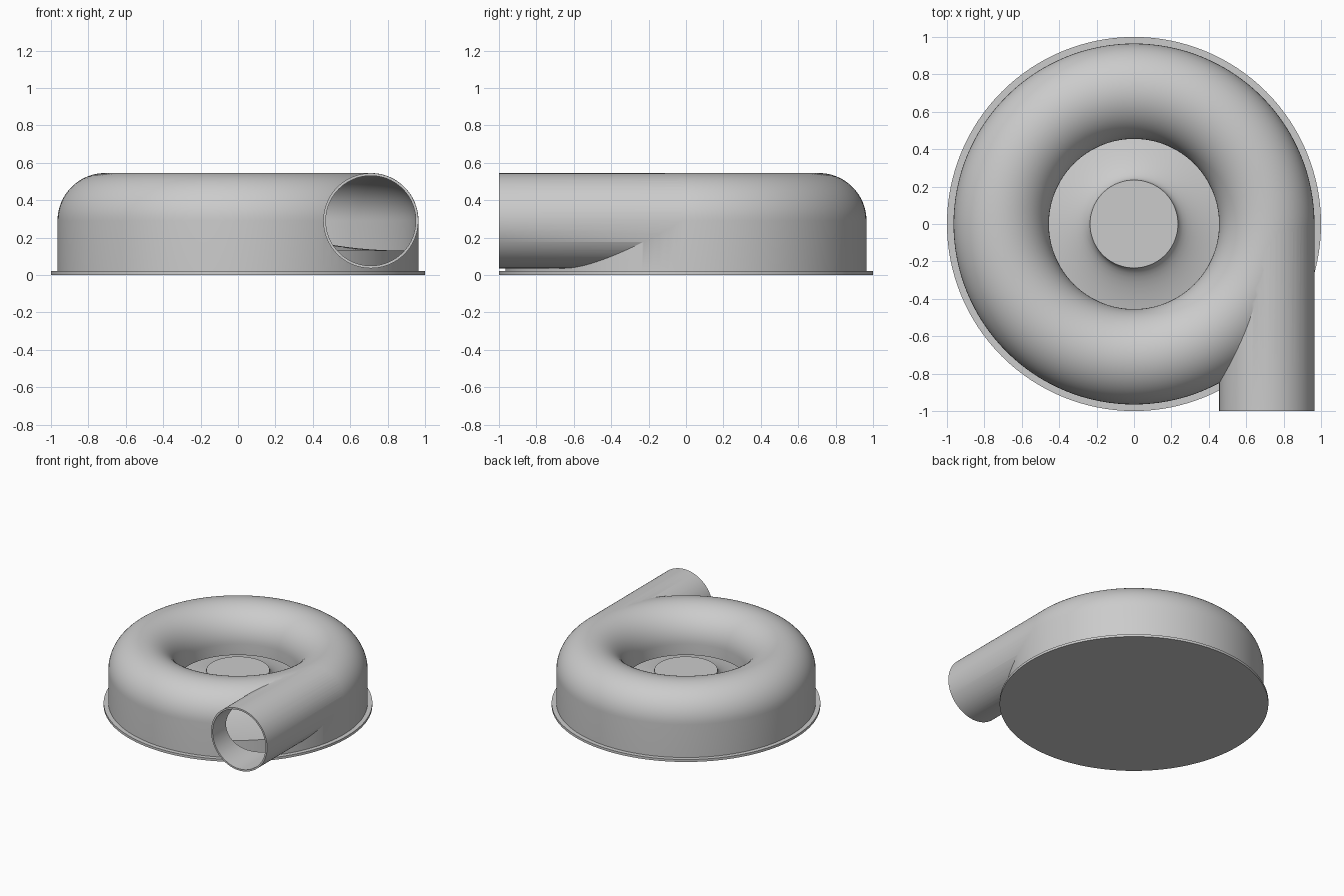
import bpy
import bmesh
from math import sin, cos, pi, radians
from mathutils import Matrix

cube = bpy.data.objects.get("Cube")
if cube:
    bpy.data.objects.remove(cube, do_unlink=True)

RING = 0.71      # radius of the scroll centre line
MID = 0.29       # height of the scroll centre line
TUBE = 0.255     # outer radius of scroll and outlet
WALL = 0.014

grey = bpy.data.materials.new("light_grey_metal")
grey.use_nodes = True
colour = (0.6, 0.6, 0.6, 1)
grey.diffuse_color = colour
grey.node_tree.nodes["Principled BSDF"].inputs["Base Color"].default_value = colour


def finish(name, bm):
    bmesh.ops.recalc_face_normals(bm, faces=bm.faces)
    mesh = bpy.data.meshes.new(name)
    bm.to_mesh(mesh)
    bm.free()
    mesh.materials.append(grey)
    obj = bpy.data.objects.new(name, mesh)
    bpy.context.collection.objects.link(obj)
    return obj


def lathe(name, profile, closed=True, steps=128):
    """Turn an (r, z) profile around the z axis."""
    bm = bmesh.new()
    rings = []
    for i in range(steps):
        a = 2 * pi * i / steps
        rings.append([bm.verts.new((r * cos(a), r * sin(a), z)) for r, z in profile])
    n = len(profile)
    for i in range(steps):
        p, q = rings[i], rings[(i + 1) % steps]
        for j in range(n if closed else n - 1):
            k = (j + 1) % n
            bm.faces.new((p[j], q[j], q[k], p[k]))
    if not closed:
        bm.faces.new([ring[0] for ring in rings])
        bm.faces.new([ring[-1] for ring in rings])
    return finish(name, bm)


def rod(name, radius, y0, y1):
    """Solid cylinder along y, in line with the outlet."""
    bm = bmesh.new()
    move = Matrix.Translation((RING, (y0 + y1) / 2, MID)) @ Matrix.Rotation(pi / 2, 4, "X")
    bmesh.ops.create_cone(bm, cap_ends=True, segments=96, radius1=radius,
                          radius2=radius, depth=y1 - y0, matrix=move)
    return finish(name, bm)


def arch(radius, steps=32):
    """Half circle from the inner to the outer side of the scroll."""
    return [(RING - radius * cos(pi * i / steps), MID + radius * sin(pi * i / steps))
            for i in range(steps + 1)]


def combine(target, tool, operation):
    mod = target.modifiers.new(operation.lower(), "BOOLEAN")
    mod.operation = operation
    mod.solver = "EXACT"
    mod.object = tool
    bpy.context.view_layer.update()
    graph = bpy.context.evaluated_depsgraph_get()
    mesh = bpy.data.meshes.new_from_object(target.evaluated_get(graph))
    target.modifiers.clear()
    target.data = mesh
    bpy.data.objects.remove(tool, do_unlink=True)


def smooth(obj):
    bpy.ops.object.select_all(action="DESELECT")
    obj.select_set(True)
    bpy.context.view_layer.objects.active = obj
    bpy.ops.object.shade_smooth_by_angle(angle=radians(30))


# Scroll casing with tangential outlet, hollowed out
outer = RING + TUBE
inner = RING - TUBE
casing = lathe("scroll_casing", [(inner, 0.2)] + arch(TUBE)
               + [(outer, 0.01), (0.6, 0.01), (0.6, 0.2)])
combine(casing, rod("outlet", TUBE - 0.0007, -1, -0.02), "UNION")
bore = TUBE - WALL
combine(casing, lathe("cavity", [(RING - bore, -0.05)] + arch(bore)
                      + [(RING + bore, -0.05)]), "DIFFERENCE")
combine(casing, rod("outlet_bore", bore - 0.0007, -1.1, -0.03), "DIFFERENCE")

# Base plate
base = lathe("base_plate", [(1, 0), (1, 0.02)], closed=False)

# Flared rotor with flat hub
flare = [(0.9 - 0.665 * sin(pi / 2 * i / 16), 0.29 - 0.16 * cos(pi / 2 * i / 16))
         for i in range(17)]
rotor = lathe("flared_rotor", [(0.9, 0.015)] + flare, closed=False)

for part in (casing, base, rotor):
    smooth(part)
